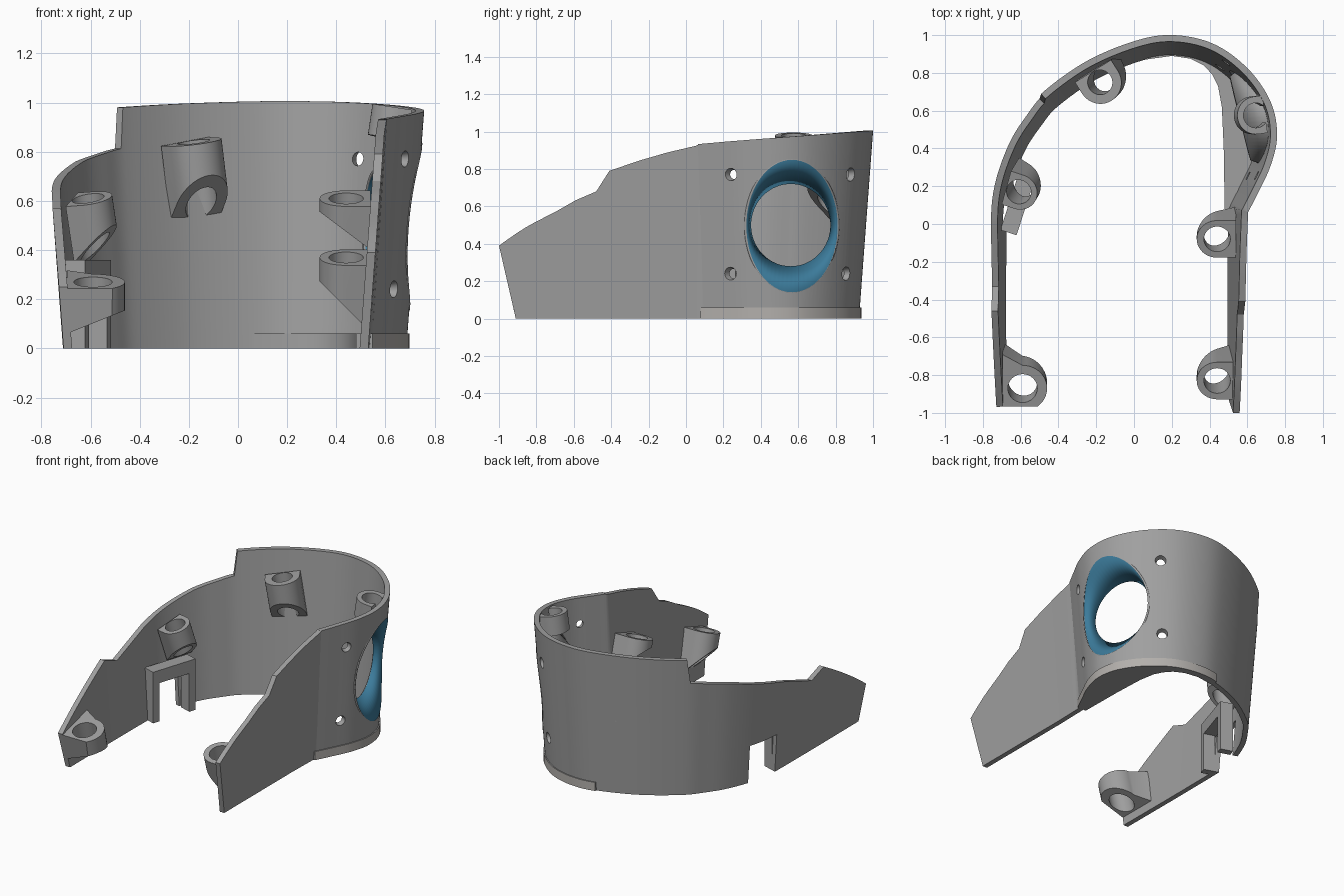
import bpy, bmesh, math
from mathutils import Vector, Matrix

if "Cube" in bpy.data.objects:
    bpy.data.objects.remove(bpy.data.objects["Cube"])


def material(name, rgb):
    m = bpy.data.materials.new(name)
    m.diffuse_color = (*rgb, 1)
    m.use_nodes = True
    m.node_tree.nodes["Principled BSDF"].inputs["Base Color"].default_value = m.diffuse_color
    return m


GREY = material("grey plastic", (0.35, 0.35, 0.35))
PALE = material("pale trim", (0.45, 0.43, 0.41))
BLUE = material("blue recess", (0.045, 0.2, 0.33))


def make(name, verts, faces, mats=(GREY,), recalc=True):
    me = bpy.data.meshes.new(name)
    me.from_pydata([tuple(v) for v in verts], [], faces)
    if recalc:
        bm = bmesh.new()
        bm.from_mesh(me)
        bmesh.ops.recalc_face_normals(bm, faces=bm.faces)
        bm.to_mesh(me)
        bm.free()
    ob = bpy.data.objects.new(name, me)
    bpy.context.collection.objects.link(ob)
    for m in mats:
        me.materials.append(m)
    return ob


def prism(name, outline, low, high, mats=(GREY,)):
    """Solid from a plan outline; low and high give z at each point."""
    n = len(outline)
    verts = [(x, y, low(x, y)) for x, y in outline] + [(x, y, high(x, y)) for x, y in outline]
    faces = [tuple(range(n))[::-1], tuple(range(n, 2 * n))]
    faces += [(i, (i + 1) % n, n + (i + 1) % n, n + i) for i in range(n)]
    return make(name, verts, faces, mats)


def activate(ob):
    bpy.ops.object.select_all(action='DESELECT')
    ob.select_set(True)
    bpy.context.view_layer.objects.active = ob


def cut(ob, cutter):
    mod = ob.modifiers.new("cut", 'BOOLEAN')
    mod.operation, mod.solver, mod.object = 'DIFFERENCE', 'EXACT', cutter
    activate(ob)
    bpy.ops.object.modifier_apply(modifier=mod.name)
    bpy.data.objects.remove(cutter)


def cone(centre, axis, r1, r2, depth):
    bm = bmesh.new()
    bmesh.ops.create_cone(bm, cap_ends=True, segments=32, radius1=r1, radius2=r2, depth=depth,
                          matrix=Matrix.Translation(centre)
                          @ Vector(axis).to_track_quat('Z', 'Y').to_matrix().to_4x4())
    me = bpy.data.meshes.new("cutter")
    bm.to_mesh(me)
    bm.free()
    ob = bpy.data.objects.new("cutter", me)
    bpy.context.collection.objects.link(ob)
    ob.hide_render = True
    return ob


def smooth(ob):
    activate(ob)
    bpy.ops.object.shade_smooth_by_angle(angle=math.radians(30))


def lerp_table(table, t):
    for (a, va), (b, vb) in zip(table, table[1:]):
        if t <= b:
            return va + (vb - va) * max(0, (t - a) / (b - a))
    return table[-1][1]


# Plan path of the wall foot, from left front around the back to right front
FOOT = [(-.71, -.91), (-.712, -.46), (-.712, -.33), (-.71, 0), (-.685, .2), (-.61, .4),
        (-.52, .54), (-.425, .65), (-.215, .797), (.02, .895), (.2, .925), (.39, .885),
        (.55, .77), (.655, .62), (.685, .47), (.655, .33), (.595, .2), (.535, .08),
        (.53, -.15), (.53, -.41), (.53, -.48), (.53, -.7), (.53, -.91)]
LEFT = [(-.91, .25), (-.46, .57), (-.33, .52), (0, .64), (.2, .7), (.4, .76), (.65, .82)]
RIGHT = [(-.91, .39), (-.8, .49), (-.7, .57), (-.59, .633), (-.48, .68), (-.41, .79),
         (-.25, .845), (-.1, .888), (.08, .93)]
STEPS = 8
path = []
for i in range(len(FOOT) - 1):
    p0, p1, p2, p3 = [Vector(FOOT[min(max(i + k, 0), len(FOOT) - 1)]) for k in (-1, 0, 1, 2)]
    curved = 3 <= i <= 16
    for s in range(STEPS):
        t = s / STEPS
        if curved:
            m1, m2 = (p2 - p0) / 2, (p3 - p1) / 2
            if i == 16:
                m2 = p2 - p1
            path.append((2*t**3 - 3*t**2 + 1) * p1 + (t**3 - 2*t**2 + t) * m1
                        + (3*t**2 - 2*t**3) * p2 + (t**3 - t**2) * m2)
        else:
            path.append(p1.lerp(p2, t))
path.append(Vector(FOOT[-1]))
last = len(path) - 1


def rim(p):
    if p.x < -.45:
        return lerp_table(LEFT, p.y)
    return lerp_table(RIGHT, p.y) if p.y < .08 else .93 + .088 * (p.y - .06)


# Wall flares outwards; the free ends also rake forwards
normals, leans = [], []
for i in range(last + 1):
    t = (path[min(i + 1, last)] - path[max(i - 1, 0)]).normalized()
    n = Vector((-t.y, t.x))
    rake = max(0, 1 - min(i, last - i) / STEPS)
    normals.append(n)
    leans.append(n * .075 + Vector((0, -.23 * rake)))


def at(i, z, inset=0):
    p = path[i] + leans[i] * z - normals[i] * inset
    return Vector((p.x, p.y, z))


THICK = .035
verts, faces = [], []
for i, p in enumerate(path):
    h = rim(p)
    verts += [at(i, 0), at(i, 0, THICK), at(i, h, THICK), at(i, h)]
for i in range(last):
    a, b = 4 * i, 4 * i + 4
    faces += [(a + k, a + (k + 1) % 4, b + (k + 1) % 4, b + k) for k in range(4)]
faces += [(0, 1, 2, 3), tuple(4 * last + k for k in (3, 2, 1, 0))]
wall = make("wall", verts, faces)


# Oval recess with an open round window in the bulging side
def outer_x(y, z):
    best = .5
    for i in range(last):
        a, b = at(i, z), at(i + 1, z)
        if a.x > .4 and a.y > .06 and (a.y - y) * (b.y - y) <= 0 and a.y != b.y:
            best = max(best, a.x + (b.x - a.x) * (y - a.y) / (b.y - a.y))
    return best + .003


N = 64
ring = [(math.cos(2 * math.pi * k / N), math.sin(2 * math.pi * k / N)) for k in range(N)]
oval = [(.567 + .244 * c, .495 + .354 * s) for c, s in ring]
tube = [(.42, y, z) for y, z in oval] + [(1.0, y, z) for y, z in oval]
sides = [(k, (k + 1) % N, N + (k + 1) % N, N + k) for k in range(N)]
cut(wall, make("cutter", tube, sides + [tuple(range(N)), tuple(range(N, 2 * N))]))
window = [(.56 + .212 * c, .5 + .22 * s) for c, s in ring]
verts = [(outer_x(y, z), y, z) for y, z in oval]
verts += [(.62 - .25 * (y - .35), y, z) for y, z in window]
recess = make("window_recess", verts, sides, (BLUE, GREY), recalc=False)
shell = recess.modifiers.new("thickness", 'SOLIDIFY')
shell.thickness, shell.offset = .012, -1
shell.material_offset = shell.material_offset_rim = 1
smooth(recess)

# Countersunk screw holes around the window
for c, axis in [((.69, .235, .77), (.85, -.5, 0)), ((.64, .235, .24), (.85, -.5, 0)),
                ((.51, .88, .77), (.65, .76, 0)), ((.475, .855, .24), (.65, .76, 0))]:
    cut(wall, cone(c, axis, .012, .06, .2))

# Slot in the left wall with its bracket
TURN = Matrix.Translation((-.655, .13, 0)) @ Matrix.Rotation(math.radians(-18), 4, 'Z')


def block(name, x0, x1, y0, y1, z0, z1):
    pts = [TURN @ Vector((x, y, 0)) for x, y in ((x0, y0), (x1, y0), (x1, y1), (x0, y1))]
    return prism(name, [(p.x, p.y) for p in pts], lambda x, y: z0, lambda x, y: z1)


cut(wall, block("cutter", -.3, .3, -.12, .12, -.1, .27))
for name, box in {"bracket_front_leg": (.01, .09, -.17, -.12, 0, .27),
                  "bracket_back_leg": (.0, .09, .12, .17, 0, .27),
                  "bracket_bar": (.0, .09, -.17, .17, .27, .36)}.items():
    block(name, *box)
smooth(wall)


# Screw bosses: tilted half-round posts with a slanted underside running into the wall
def boss(name, cx, cy, angle, r, reach, top, low, slope, tilt, bore=.066, tail=0):
    u = Vector((math.cos(math.radians(angle)), math.sin(math.radians(angle))))
    v = Vector((-u.y, u.x))
    c, tilt = Vector((cx, cy)), Vector(tilt)
    pts = [c + u * reach - v * (r + tail), c + u * reach + v * r]
    pts += [c + v * r * math.cos(a) - u * r * math.sin(a)
            for a in (math.pi * k / 20 for k in range(21))]
    ob = prism(name, [(p.x, p.y) for p in pts],
               lambda x, y: low + slope * (reach - (Vector((x, y)) - c).dot(u)),
               lambda x, y: top - tilt.dot(Vector((x, y)) - c))
    for vert in ob.data.vertices:
        vert.co.xy += tilt * (vert.co.z - top)
    cut(ob, cone((cx, cy, top), (tilt.x, tilt.y, 1), bore, bore, 1.6))
    return ob


front = boss("left_front_boss", -.59, -.87, 180, .13, .105, .27, .06, .4, (0, -.25), .078, .06)
# Trim the front boss flush with the raked wall end
cut(front, make("cutter", [(x, y, z) for x in (-1, 0) for y, z in
                           ((-.795, -.5), (-1.14, 1), (-2, 1), (-2, -.5))],
                [(0, 1, 2, 3), (4, 5, 6, 7), (0, 1, 5, 4), (1, 2, 6, 5),
                 (2, 3, 7, 6), (3, 0, 4, 7)]))
bosses = [
    front,
    boss("left_middle_boss", -.61, .17, 163, .1, .07, .61, .35, .9, (-.15, -.25)),
    boss("back_boss", -.18, .75, 122, .115, .07, .84, .52, 1.0, (-.12, -.1)),
    boss("right_front_boss", .44, -.83, 0, .108, .085, .37, .08, 1.0, (0, -.3), .07),
    boss("right_middle_boss", .44, -.08, 0, .108, .1, .61, .4, .75, (0, -.3), .07),
    boss("side_boss", .645, .575, 8, .1, .05, .98, .84, .2, (.15, 0)),
]
for ob in bosses:
    smooth(ob)

# Floor ledge with pale outer trim under the bulging side
start = next(i for i, p in enumerate(path) if p.x > .05)
end = 17 * STEPS
edge = [path[i] + normals[i] * .012 for i in range(start, end + 1)]
inner = [(.48, .08), (.475, .4), (.465, .62), (.445, .73), (.415, .79), (.37, .84),
         (.3, .875), (.2, .89), (.06, .87)]
ledge = prism("floor_ledge", [(p.x, p.y) for p in edge] + inner,
              lambda x, y: 0, lambda x, y: .06, (GREY, PALE))
for k in range(len(edge) - 1):
    ledge.data.polygons[2 + k].material_index = 1
smooth(ledge)
